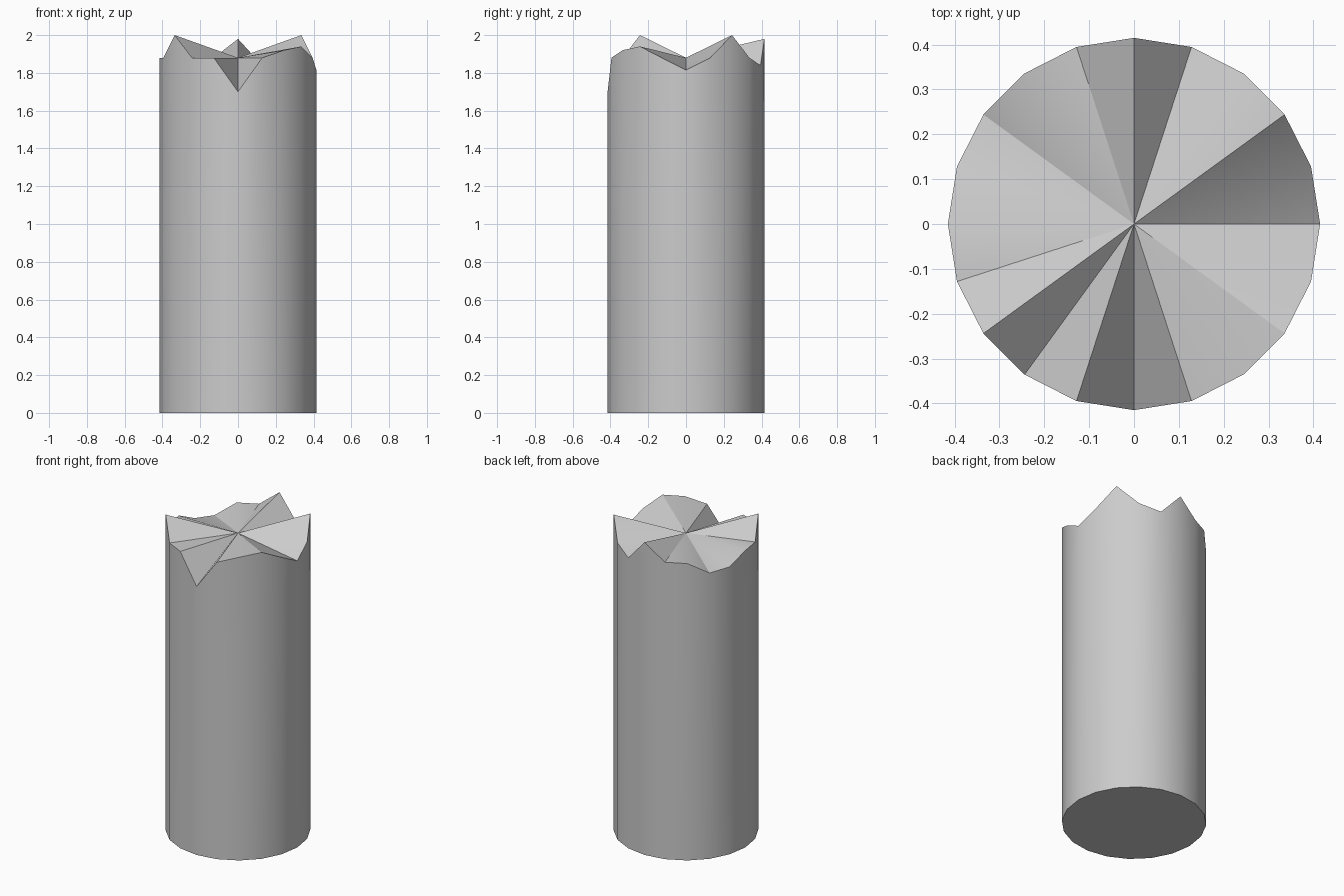
import bpy, bmesh
from math import cos, sin, tau

if "Cube" in bpy.data.objects:
    bpy.data.objects.remove(bpy.data.objects["Cube"])

RADIUS = 0.415
CENTRE_Z = 1.88
# Height of the broken rim at each side, counter-clockwise from +x
RIM = [1.815, 1.88, 2.0, 1.88, 1.84, 1.98, 1.88, 1.88, 1.81, 1.82,
       1.88, 1.88, 2.0, 1.88, 1.88, 1.70, 1.88, 1.92, 1.94, 1.88]
SIDES = len(RIM)

bm = bmesh.new()


def ring(heights):
    return [bm.verts.new((RADIUS * cos(tau * i / SIDES),
                          RADIUS * sin(tau * i / SIDES), z))
            for i, z in enumerate(heights)]


# Shaft wall, flat base and jagged fan on top
base, rim = ring([0] * SIDES), ring(RIM)
centre = bm.verts.new((0, 0, CENTRE_Z))
bm.faces.new(base[::-1])
for i in range(SIDES):
    j = (i + 1) % SIDES
    bm.faces.new((base[i], base[j], rim[j], rim[i]))
    bm.faces.new((rim[i], rim[j], centre))

mesh = bpy.data.meshes.new("broken_column")
bm.to_mesh(mesh)
bm.free()
column = bpy.data.objects.new("broken_column", mesh)
bpy.context.collection.objects.link(column)

# Smooth shading with sharp breaks
bpy.context.view_layer.objects.active = column
column.select_set(True)
bpy.ops.object.shade_smooth_by_angle(angle=0.52)
